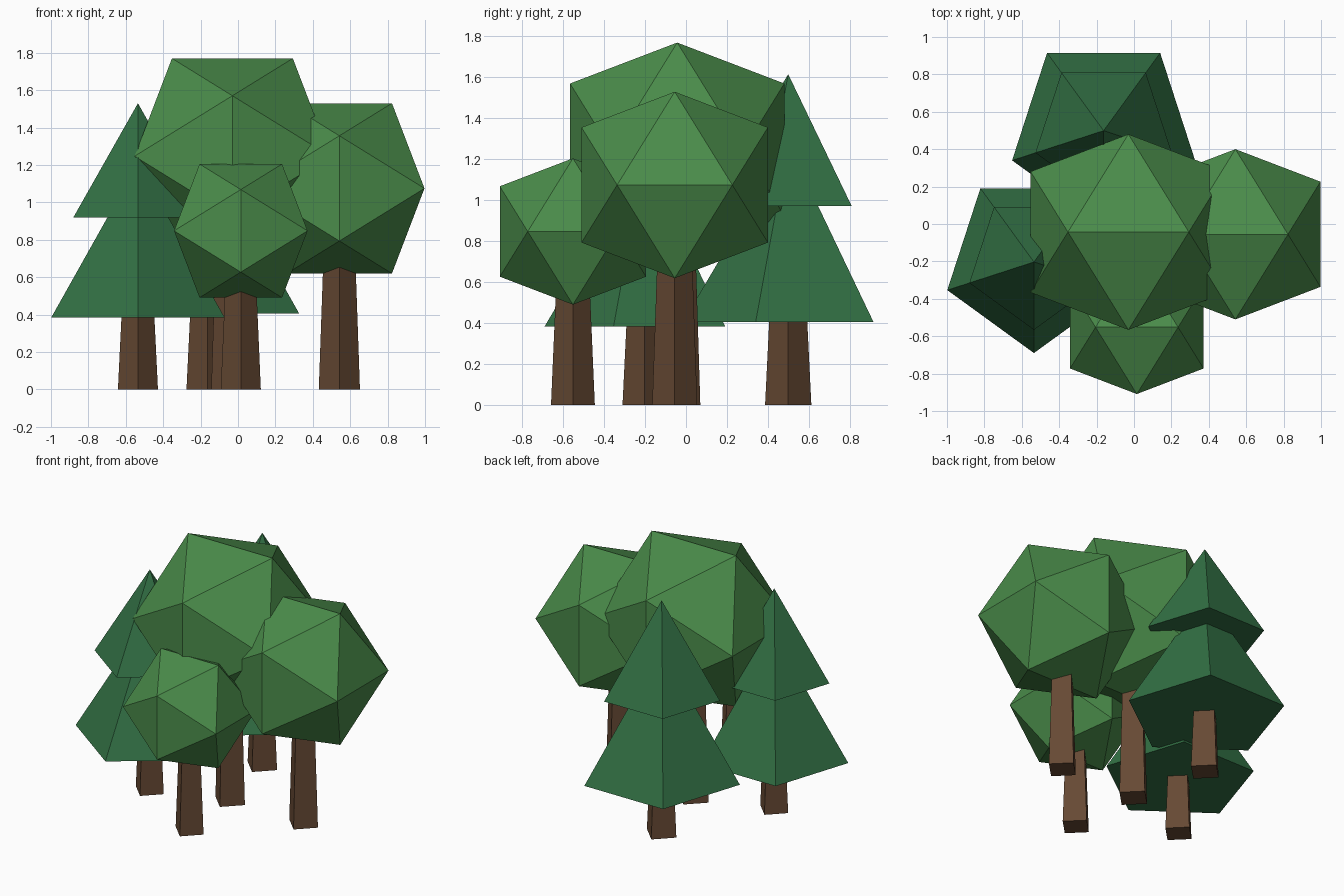
import bpy, bmesh, math
from mathutils import Matrix, Vector

if "Cube" in bpy.data.objects:
    bpy.data.objects.remove(bpy.data.objects["Cube"])


def material(name, rgb):
    m = bpy.data.materials.new(name)
    m.diffuse_color = (*rgb, 1)
    m.use_nodes = True
    m.node_tree.nodes["Principled BSDF"].inputs["Base Color"].default_value = m.diffuse_color
    return m


LEAF = material("leaf green", (0.069, 0.262, 0.069))
PINE = material("pine green", (0.032, 0.162, 0.058))
BARK = material("bark brown", (0.133, 0.067, 0.034))
PHI = (1 + math.sqrt(5)) / 2


def finish(bm, name, mat):
    bmesh.ops.recalc_face_normals(bm, faces=bm.faces)
    me = bpy.data.meshes.new(name)
    bm.to_mesh(me)
    bm.free()
    me.materials.append(mat)
    ob = bpy.data.objects.new(name, me)
    bpy.context.collection.objects.link(ob)


def cone(name, mat, sides, x, y, z0, z1, r0, r1=0.0):
    """Upright flat-sided cone with one corner pointing to the front."""
    bm = bmesh.new()
    rings = []
    for z, r in ((z0, r0), (z1, r1)):
        angles = [2 * math.pi * i / sides - math.pi / 2 for i in range(sides if r else 1)]
        rings.append([bm.verts.new((x + r * math.cos(a), y + r * math.sin(a), z)) for a in angles])
    low, top = rings
    bm.faces.new(low[::-1])
    if r1:
        bm.faces.new(top)
    for i in range(sides):
        j = (i + 1) % sides
        bm.faces.new((low[i], low[j], top[j], top[i]) if r1 else (low[i], low[j], top[0]))
    finish(bm, name, mat)


def crown(name, x, y, z, r):
    """Icosahedron with an edge along x on top; r is its half height."""
    bm = bmesh.new()
    a = r / PHI
    for s in (-1, 1):
        for t in (-1, 1):
            for v in ((s * a, 0, t * r), (0, s * r, t * a), (s * r, t * a, 0)):
                bm.verts.new(Vector((x, y, z)) + Vector(v))
    bmesh.ops.convex_hull(bm, input=bm.verts[:])
    finish(bm, name, LEAF)


# Round trees: crown centre, crown size, trunk radius
for label, x, y, z, r, tr in (
        ("middle", -0.03, -0.043, 1.247, 0.523, 0.113),
        ("right", 0.542, -0.055, 1.075, 0.455, 0.11),
        ("front", 0.015, -0.552, 0.848, 0.357, 0.107)):
    crown(label + "_crown", x, y, z, r)
    cone(label + "_trunk", BARK, 4, x, y, 0, z - 0.5 * r, tr, tr * 0.73)

# Pines: two stacked five-sided tiers, everything in proportion to the scale
for label, x, y, s in (("left_pine", -0.535, -0.203, 1.0), ("back_pine", -0.1625, 0.499, 1.056)):
    cone(label + "_trunk", BARK, 4, x, y, 0, 0.55 * s, 0.107 * s, 0.08 * s)
    cone(label + "_lower_tier", PINE, 5, x, y, 0.385 * s, 1.21 * s, 0.487 * s)
    cone(label + "_upper_tier", PINE, 5, x, y, 0.92 * s, 1.53 * s, 0.363 * s)
